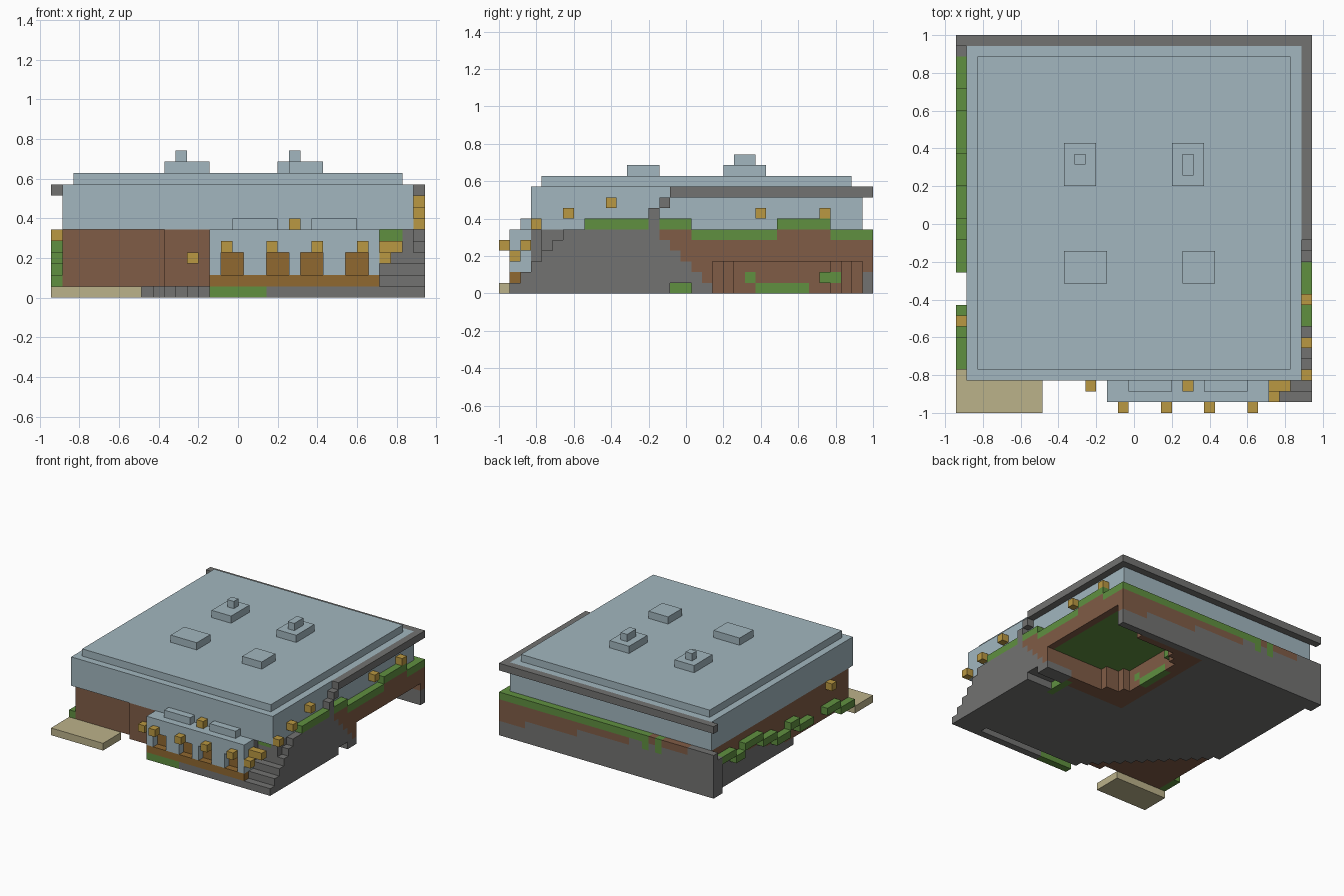
import bpy
import bmesh
from mathutils import Vector

old = bpy.data.objects.get("Cube")
if old:
    bpy.data.objects.remove(old, do_unlink=True)

U = 2 / 35                       # one block
NX, NY = 33, 35                  # plan size in blocks

COLORS = {
    "pale_blue": (0.36, 0.47, 0.52),
    "stone_grey": (0.17, 0.17, 0.165),
    "earth_brown": (0.216, 0.107, 0.061),
    "moss_green": (0.117, 0.279, 0.051),
    "sand": (0.50, 0.445, 0.254),
    "lantern_gold": (0.49, 0.314, 0.054),
    "dark_wood": (0.279, 0.138, 0.03),
}
BLUE, GREY, BROWN, GREEN, SAND, GOLD, WOOD = COLORS
NAMES = list(COLORS)
MATS = {}
for name, rgb in COLORS.items():
    m = bpy.data.materials.new(name)
    m.use_nodes = True
    m.diffuse_color = (*rgb, 1)
    m.node_tree.nodes["Principled BSDF"].inputs["Base Color"].default_value = (*rgb, 1)
    MATS[name] = m


def point(i, j, k):
    return Vector(((i - NX / 2) * U, (j - NY / 2) * U, k * U))


def box(name, color, x, y, z):
    """A plain box given by block ranges along each axis."""
    bm = bmesh.new()
    bmesh.ops.create_cube(bm, size=1)
    lo, hi = point(x[0], y[0], z[0]), point(x[1], y[1], z[1])
    for v in bm.verts:
        v.co = (lo + hi) / 2 + v.co * (hi - lo)
    return finish(name, bm, [color])


def finish(name, bm, colors):
    me = bpy.data.meshes.new(name)
    bm.to_mesh(me)
    bm.free()
    for c in colors:
        me.materials.append(MATS[c])
    ob = bpy.data.objects.new(name, me)
    bpy.context.scene.collection.objects.link(ob)
    return ob


# ---- rocky ground: a block grid, coloured by rule, outer faces only ----
cells = {}


def fill(x, y, z, color=None):
    for i in range(*x):
        for j in range(*y):
            for k in range(*z):
                cells[i, j, k] = color or soil(i, j, k)


def carve(x, y, z):
    for i in range(*x):
        for j in range(*y):
            for k in range(*z):
                cells.pop((i, j, k), None)


def soil(i, j, k):
    if j >= 34:                                   # back face, rock rising to one side
        return GREY if k < max(2, 1.5 + (33 - i) * 0.12) else BROWN
    if i >= 29:                                   # sloping rock on the stair side
        return GREY if j + k < 20 else BROWN
    if i >= 19 and j >= 18 and k < 3:             # earth around the hollow
        return BROWN
    if k == 0:
        return GREY
    if i < 14:
        return GREY if k < (j - 13) * 0.25 and i + j >= 17 else BROWN
    return GREY


fill((1, 10), (4, 34), (0, 6))
fill((10, 29), (3, 34), (0, 6))
fill((29, 33), (7, 34), (0, 6))
fill((0, 33), (34, 35), (0, 6))
fill((0, 1), (33, 34), (0, 5), GREY)

# Undercut of the front corner
for i in range(17):
    carve((i, i + 1), (0, 17 - i), (0, 1))

# Steps climbing the front corner
for n in range(1, 7):
    fill((29, 33), (n, n + 1), (0, n), GREY)
fill((29, 32), (4, 7), (0, 6), GREY)
fill((29, 31), (4, 5), (5, 6), GREEN)

# Footing under the porch
fill((14, 19), (1, 2), (0, 1), GREEN)
fill((19, 29), (1, 2), (0, 1), GREY)

# Hollow under the back corner, with mossy ceiling and stepped inner wall
fill((21, 32), (20, 33), (3, 4), GREEN)
carve((22, 33), (20, 33), (0, 3))
carve((29, 33), (33, 34), (0, 3))
carve((21, 22), (22, 31), (0, 3))
fill((22, 24), (20, 21), (0, 3), BROWN)
fill((22, 23), (32, 33), (0, 3), BROWN)
for y, k in (((20, 21), 1), ((23, 24), 1), ((24, 29), 0), ((30, 32), 1)):
    i = 20 if 22 <= y[0] < 30 else 21
    fill((i, i + 1), y, (k, k + 1), GREEN)

# Small mossy notch in the side
carve((29, 33), (16, 18), (0, 1))
fill((28, 29), (15, 19), (0, 1), GREEN)

# Moss along the side and back rim
for y, k in (((8, 14), 6), ((15, 18), 6), ((18, 26), 5), ((26, 31), 6), ((31, 35), 5)):
    fill((32, 33), y, (k, k + 1), GREEN)
fill((32, 33), (14, 15), (6, 7), GREY)
fill((12, 33), (34, 35), (5, 6), GREEN)
for i in (8, 10, 11):
    fill((i, i + 1), (34, 35), (4 + i % 2, 6), GREEN)

bm = bmesh.new()
verts = {}


def vert(p):
    if p not in verts:
        verts[p] = bm.verts.new(point(*p))
    return verts[p]


for cell, color in cells.items():
    for axis in range(3):
        for side in (0, 1):
            near = list(cell)
            near[axis] += 2 * side - 1
            if tuple(near) in cells:
                continue
            quad = []
            for a, b in ((0, 0), (1, 0), (1, 1), (0, 1)):
                p = list(cell)
                p[axis] += side
                p[(axis + 1) % 3] += a
                p[(axis + 2) % 3] += b
                quad.append(vert(tuple(p)))
            f = bm.faces.new(quad if side else quad[::-1])
            f.material_index = NAMES.index(color)
finish("rocky_ground", bm, NAMES)

# ---- main hall and roof ----
box("hall_wall", BLUE, (1, 32), (3, 34), (6, 10))
box("roof_slab", BLUE, (2, 31), (4, 33), (10, 11))
for n, (x, y) in enumerate((((10, 13), (21, 25)), ((20, 23), (21, 25)),
                            ((10, 14), (12, 15)), ((21, 24), (12, 15)))):
    box(f"roof_block_{n}", BLUE, x, y, (11, 12))
box("roof_cap_a", BLUE, (11, 12), (23, 24), (12, 13))
box("roof_cap_b", BLUE, (21, 22), (22, 24), (12, 13))

# ---- stone ledge around the roof edge, stepping down at its end ----
box("back_ledge", GREY, (0, 33), (34, 35), (9, 10))
box("side_ledge", GREY, (32, 33), (16, 34), (9, 10))
for n in (0, 1):
    box(f"ledge_step_{n}", GREY, (32, 33), (15 - n, 16 - n), (8 - n, 9 - n))

# ---- porch ----
box("porch_roof", BLUE, (14, 29), (1, 3), (4, 6))
box("porch_floor", WOOD, (14, 29), (1, 3), (1, 2))
box("porch_back_wall", WOOD, (15, 28), (2, 3), (2, 4))
for n, x in enumerate(((14, 15), (17, 19), (21, 22), (24, 26), (28, 29))):
    depth = 3 if n in (0, 4) else 2
    box(f"porch_post_{n}", BLUE, x, (1, depth), (2, 4))
box("porch_parapet_a", BLUE, (16, 20), (2, 3), (6, 7))
box("porch_parapet_b", BLUE, (23, 27), (2, 3), (6, 7))

# ---- sand landing ----
box("sand_landing", SAND, (0, 8), (0, 4), (0, 1))

# ---- vine blocks along the plain side ----
for n, (a, b, k) in enumerate(((30, 33, 4), (28, 30, 3), (24, 28, 4), (21, 24, 3),
                               (18, 21, 2), (16, 18, 3), (13, 16, 2), (7, 10, 2), (4, 7, 1))):
    box(f"vine_{n}", GREEN, (0, 1), (a, b), (k, k + 1))

# ---- lanterns ----
spots = [(i, 0, 4) for i in (15, 19, 23, 27)]
spots += [(12, 2, 3), (21, 2, 6), (29, 1, 3), (29, 2, 4), (30, 2, 4), (0, 8, 5)]
spots += [(32, j, k) for j, k in ((3, 6), (6, 7), (10, 8), (24, 7), (30, 7))]
for n, (i, j, k) in enumerate(spots):
    box(f"lantern_{n}", GOLD, (i, i + 1), (j, j + 1), (k, k + 1))
